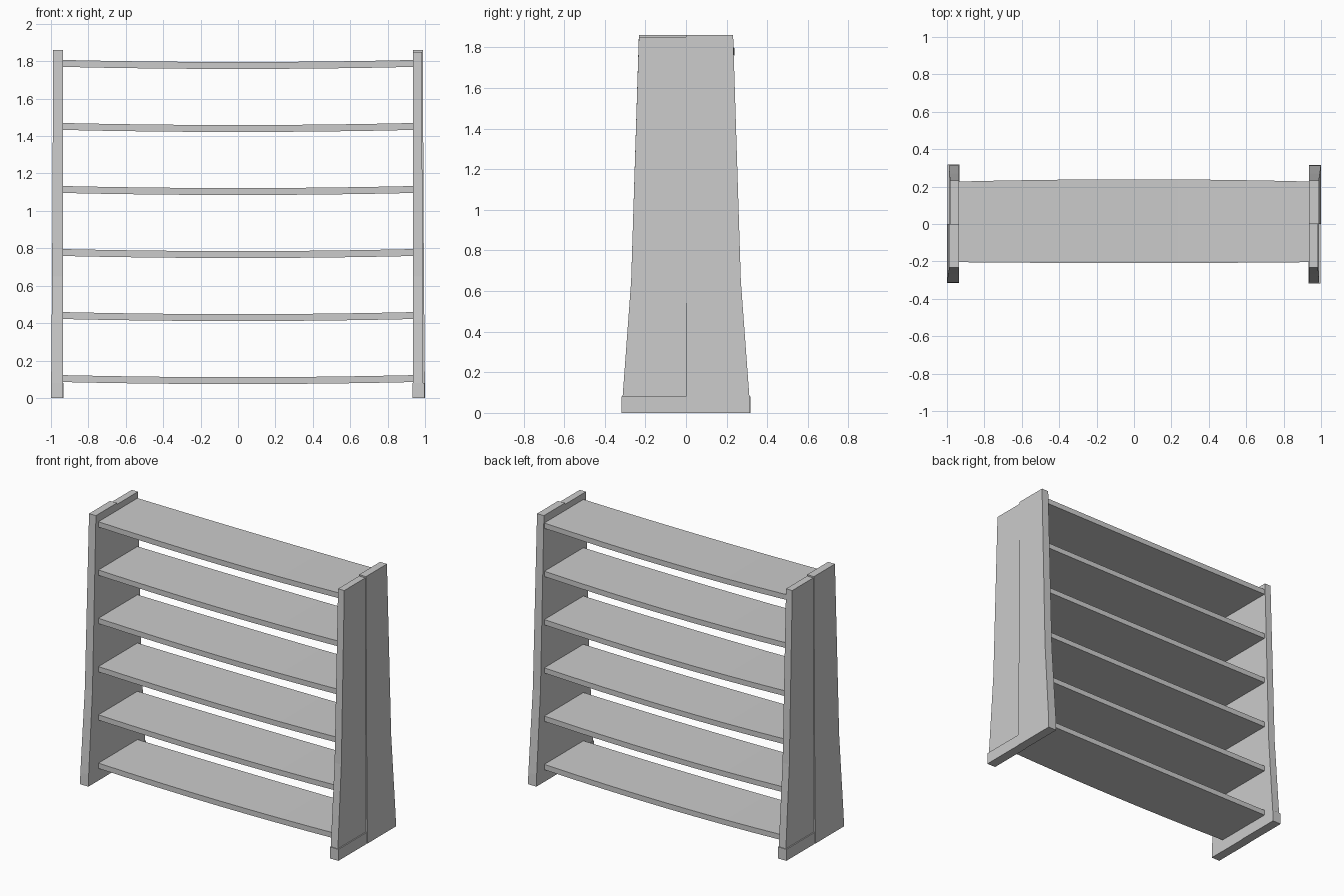
import bpy, bmesh
from mathutils import Matrix

if "Cube" in bpy.data.objects:
    bpy.data.objects.remove(bpy.data.objects["Cube"])


def loft(name, rings, mirror_ends=False):
    """Skin a list of four-cornered rings and cap both ends."""
    bm = bmesh.new()
    vs = [[bm.verts.new(p) for p in ring] for ring in rings]
    for a, b in zip(vs, vs[1:]):
        for i in range(4):
            j = (i + 1) % 4
            bm.faces.new((a[i], a[j], b[j], b[i]))
    bm.faces.new(vs[0])
    bm.faces.new(vs[-1])
    bmesh.ops.recalc_face_normals(bm, faces=bm.faces)
    me = bpy.data.meshes.new(name)
    bm.to_mesh(me)
    bm.free()
    ob = bpy.data.objects.new(name, me)
    bpy.context.collection.objects.link(ob)
    return ob


def post(name, levels):
    """Half of a side panel; levels are (z, outer y, inner x, outer x)."""
    return loft(name, [[(xi, 0, z), (xo, 0, z), (xo, y, z), (xi, y, z)]
                       for z, y, xi, xo in levels])


# Side panels: a proud half, a slightly recessed half and its foot
halves = {
    "panel_proud_half": [(0, .315, .935, 1.0), (.08, .312, .935, .999),
                         (.65, .27, .935, .994), (1.86, .232, .935, .988)],
    "panel_recessed_half": [(.08, -.312, .935, .99), (.65, -.27, .935, .987),
                            (1.85, -.232, .935, .983)],
    "panel_foot": [(0, -.318, .932, .998), (.08, -.318, .932, .998)],
}
for side, turn in (("right", 0), ("left", 3.14159265)):
    for name, levels in halves.items():
        ob = post(f"{side}_{name}", levels)
        ob.data.transform(Matrix.Rotation(turn, 4, 'Z'))

# Shelves: thin boards sagging and bulging a little at mid-span
for n in range(6):
    top = .122 + n * .337
    rings = []
    for k in range(-4, 5):
        t = k / 4
        mid = 1 - t * t
        z = top - .011 * mid
        back, front = .227 + .012 * mid, -.204 - .005 * mid
        x = t * .94
        rings.append([(x, front, z - .037), (x, back, z - .037),
                      (x, back, z), (x, front, z)])
    loft(f"shelf_{n + 1}", rings)
